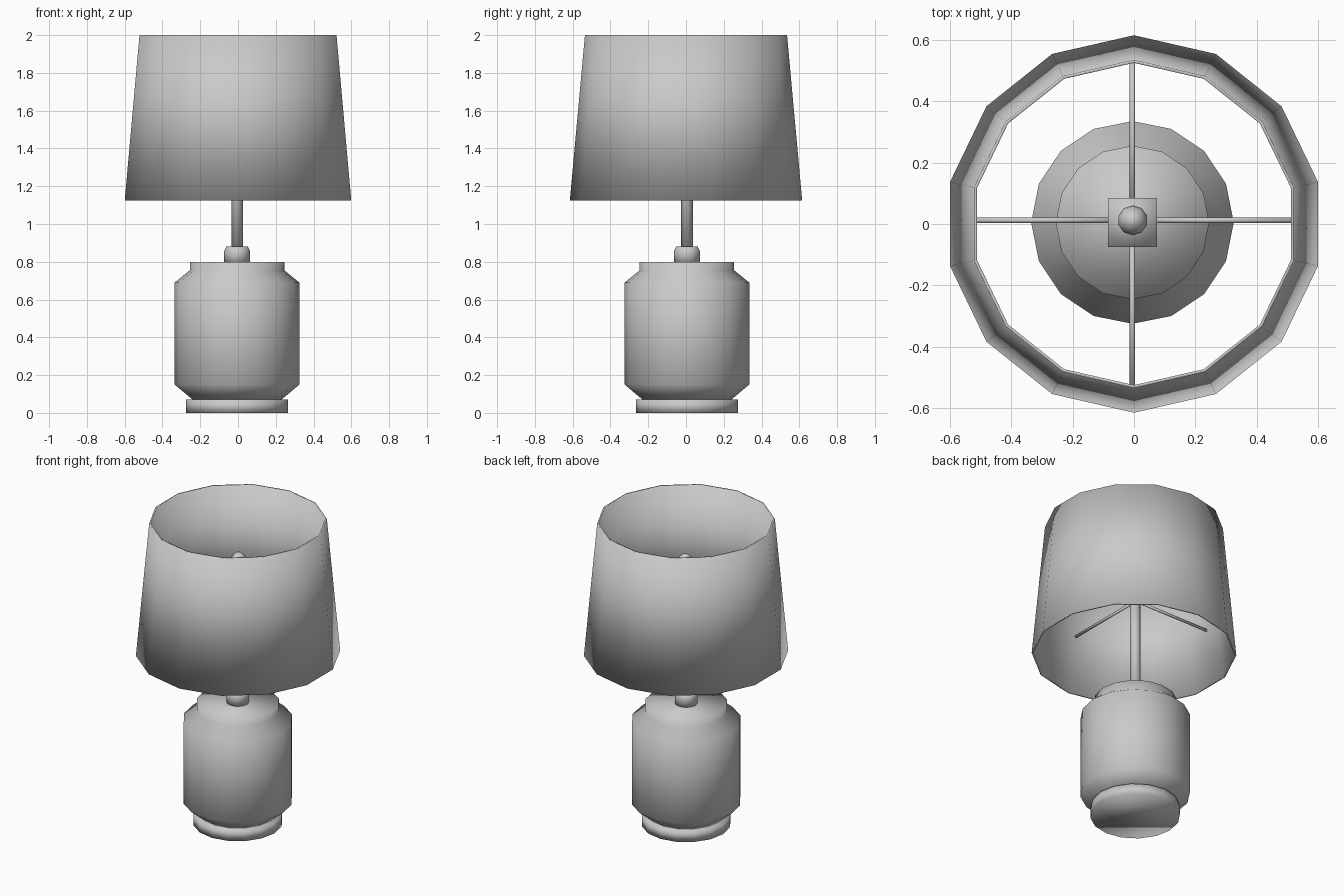
import bpy
import bmesh
from math import sin, cos, pi
from mathutils import Matrix, Vector

cube = bpy.data.objects.get("Cube")
if cube:
    bpy.data.objects.remove(cube, do_unlink=True)

grey = bpy.data.materials.new("plain_grey")
grey.use_nodes = True
grey.diffuse_color = (0.588, 0.588, 0.588, 1)
grey.node_tree.nodes["Principled BSDF"].inputs["Base Color"].default_value = grey.diffuse_color

AXIS = Vector((-0.005, 0.005, 0))  # the stem stands slightly off centre


def finish(name, bm, place=None):
    """Turn a bmesh into a smooth grey object."""
    bmesh.ops.recalc_face_normals(bm, faces=bm.faces)
    if place:
        bm.transform(place)
    mesh = bpy.data.meshes.new(name)
    bm.to_mesh(mesh)
    bm.free()
    mesh.materials.append(grey)
    for poly in mesh.polygons:
        poly.use_smooth = True
    obj = bpy.data.objects.new(name, mesh)
    bpy.context.collection.objects.link(obj)
    return obj


def lathe(name, profile, sides, centre=AXIS, closed=False, place=None):
    """Spin (radius, height) points; cap the ends or close the loop."""
    bm = bmesh.new()
    rings = []
    for r, z in profile:
        ring = []
        for i in range(sides):
            a = pi / 2 + 2 * pi * i / sides
            ring.append(bm.verts.new((r * cos(a), r * sin(a), z)))
        rings.append(ring)
    pairs = list(zip(rings, rings[1:]))
    if closed:
        pairs.append((rings[-1], rings[0]))
    for low, high in pairs:
        for i in range(sides):
            j = (i + 1) % sides
            bm.faces.new((low[i], low[j], high[j], high[i]))
    if not closed:
        bm.faces.new(rings[0])
        bm.faces.new(rings[-1])
    return finish(name, bm, place or Matrix.Translation(centre))


# Base and jar-shaped body
lathe("base_plinth", [(0.27, 0), (0.27, 0.07)], 16)
lathe("body", [(0.235, 0.07), (0.33, 0.15), (0.33, 0.69), (0.25, 0.755),
               (0.25, 0.80)], 16)

# Collar and stem
lathe("stem_collar", [(0.069, 0.79), (0.069, 0.855), (0.057, 0.88)], 12)
lathe("stem", [(0.032, 0.87), (0.032, 1.60)], 10)

# Thin tapered shade, open at both ends
lathe("lampshade", [(0.615, 1.125), (0.535, 2.0), (0.525, 2.0), (0.605, 1.125)],
      14, centre=Vector(), closed=True)

# Four spokes carrying the shade
for i, side in enumerate(("right", "back", "left", "front")):
    turn = Matrix.Rotation(pi + i * -pi / 2, 4, "Z") @ Matrix.Rotation(pi / 2, 4, "Y")
    spot = Matrix.Translation((-0.005, 0.012, 1.49))
    lathe(side + "_spoke", [(0.009, 0), (0.009, 0.56)], 8, place=spot @ turn)

# Square hub and round finial
bm = bmesh.new()
bmesh.ops.create_cube(bm, size=1)
finish("hub", bm, Matrix.Translation(AXIS + Vector((0, 0, 1.62)))
       @ Matrix.Diagonal((0.16, 0.16, 0.08, 1)))
bm = bmesh.new()
bmesh.ops.create_uvsphere(bm, u_segments=10, v_segments=8, radius=0.049)
finish("finial", bm, Matrix.Translation((-0.004, 0.012, 1.725))
       @ Matrix.Diagonal((1, 1, 1.3, 1)))
